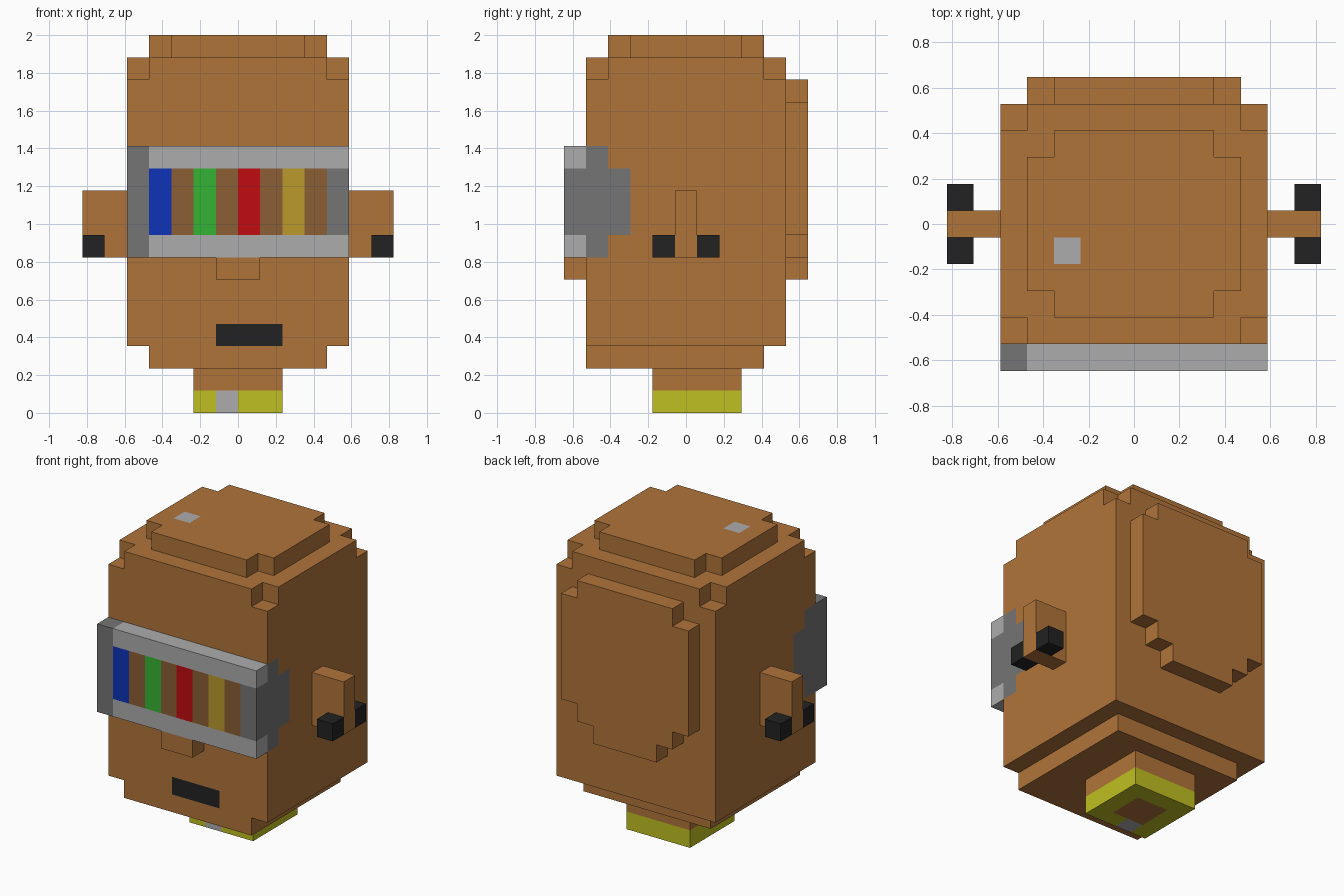
import bpy, bmesh
from mathutils import Matrix, Vector

UNIT = 2 / 17  # size of one block; all parts are measured in blocks

cube = bpy.data.objects.get("Cube")
if cube:
    bpy.data.objects.remove(cube)


def linear(c):
    c /= 255
    return c / 12.92 if c <= 0.04045 else ((c + 0.055) / 1.055) ** 2.4


def material(name, *rgb):
    mat = bpy.data.materials.new(name)
    mat.use_nodes = True
    color = [linear(c) for c in rgb] + [1]
    mat.diffuse_color = color
    mat.node_tree.nodes["Principled BSDF"].inputs["Base Color"].default_value = color
    return mat


BROWN = material("brown", 176, 116, 58)
DARK_BROWN = material("dark brown", 139, 94, 54)
BLACK = material("black", 34, 34, 34)
LIGHT_GREY = material("light grey", 172, 172, 172)
DARK_GREY = material("dark grey", 117, 117, 117)
BLUE = material("blue", 14, 51, 184)
GREEN = material("green", 53, 180, 53)
RED = material("red", 193, 12, 16)
GOLD = material("gold", 188, 154, 45)
YELLOW = material("yellow", 191, 191, 34)


def paint(bm, lo, hi, index):
    """Cut faces along the sides of a region and colour those inside it."""
    for axis in range(3):
        if lo[axis] == hi[axis]:
            continue
        for value in (lo[axis], hi[axis]):
            co, no = Vector(), Vector()
            co[axis], no[axis] = value, 1
            bmesh.ops.bisect_plane(bm, geom=bm.verts[:] + bm.edges[:] + bm.faces[:],
                                   plane_co=co, plane_no=no, dist=1e-4)
    for face in bm.faces:
        center = face.calc_center_median()
        if all(lo[i] - 0.01 < center[i] < hi[i] + 0.01 for i in range(3)):
            face.material_index = index


def prism(name, outline, start, end, mat, axis="z", regions=()):
    """Extrude an outline along z or y, then paint regions of its surface."""
    bm = bmesh.new()
    place = (lambda a, b: (a, b, start)) if axis == "z" else (lambda a, b: (a, start, b))
    face = bm.faces.new([bm.verts.new(place(a, b)) for a, b in outline])
    grown = bmesh.ops.extrude_face_region(bm, geom=[face])["geom"]
    offset = Vector((0, 0, end - start) if axis == "z" else (0, end - start, 0))
    bmesh.ops.translate(bm, vec=offset, verts=[v for v in grown if isinstance(v, bmesh.types.BMVert)])
    bmesh.ops.recalc_face_normals(bm, faces=bm.faces[:])
    mats = [mat]
    for lo, hi, color in regions:
        if color not in mats:
            mats.append(color)
        paint(bm, lo, hi, mats.index(color))
    bm.transform(Matrix.Scale(UNIT, 4))
    mesh = bpy.data.meshes.new(name)
    bm.to_mesh(mesh)
    bm.free()
    for m in mats:
        mesh.materials.append(m)
    obj = bpy.data.objects.new(name, mesh)
    bpy.context.collection.objects.link(obj)
    return obj


def box(name, lo, hi, mat, regions=()):
    outline = [(lo[0], lo[1]), (hi[0], lo[1]), (hi[0], hi[1]), (lo[0], hi[1])]
    return prism(name, outline, lo[2], hi[2], mat, regions=regions)


def notched(w, d):
    """Rectangle outline with one block missing at each corner."""
    corner = [(w, d - 1), (w - 1, d - 1), (w - 1, d)]
    flip = [(-x, y) for x, y in reversed(corner)]
    return corner + flip + [(-x, -y) for x, y in corner] + [(-x, -y) for x, y in flip]


# Head, with the mouth and the strap ends of the visor painted flush
head_paint = [((-1, -4.5, 3), (2, -4.5, 4), BLACK)]
for side in (-5, 5):
    head_paint.append(((side, -4.5, 7), (side, -3.5, 12), DARK_GREY))
    head_paint.append(((side, -3.5, 8), (side, -2.5, 11), DARK_GREY))
box("head", (-5, -4.5, 3), (5, 4.5, 15), BROWN, head_paint)
box("chin", (-4, -4.5, 2), (4, 3.5, 3), BROWN)
prism("head_crown", notched(5, 4.5), 15, 16, BROWN)
prism("head_cap", notched(4, 3.5), 16, 17, BROWN,
      regions=[((-3, -1.5, 17), (-2, -0.5, 17), LIGHT_GREY)])

# Back plate with stepped corners
half = [(2, 6), (2, 7), (3, 7), (3, 8), (4, 8), (4, 14), (3, 14), (3, 15)]
prism("back_plate", half + [(-x, z) for x, z in reversed(half)], 4.5, 5.5, BROWN, axis="y")

# Visor with a row of coloured bars
bars = [BLUE, DARK_BROWN, GREEN, DARK_BROWN, RED, DARK_BROWN, GOLD, DARK_BROWN, DARK_GREY]
visor_paint = [((-5, -5.5, 7), (-4, -4.5, 12), DARK_GREY)]
for i, color in enumerate(bars):
    visor_paint.append(((i - 4, -5.5, 8), (i - 3, -4.5, 11), color))
box("visor", (-5, -5.5, 7), (5, -4.5, 12), LIGHT_GREY, visor_paint)

box("nose", (-1, -5.5, 6), (1, -4.5, 7), BROWN)

# Neck and collar with a clasp at the front
box("neck", (-2, -1.5, 1), (2, 2.5, 2), BROWN)
box("collar", (-2, -1.5, 0), (2, 2.5, 1), YELLOW,
    [((-1, -1.5, 0), (0, -0.5, 1), LIGHT_GREY), ((-1, -0.5, 0), (1, 1.5, 0), BROWN)])

# Ears with a stud on each face
for side, label in ((1, "left"), (-1, "right")):
    inner, outer = sorted((5 * side, 7 * side))
    box(label + "_ear", (inner, -0.5, 7), (outer, 0.5, 10), BROWN)
    inner, outer = sorted((6 * side, 7 * side))
    for y, place in ((-1.5, "front"), (0.5, "back")):
        box(f"{label}_ear_stud_{place}", (inner, y, 7), (outer, y + 1, 8), BLACK)
